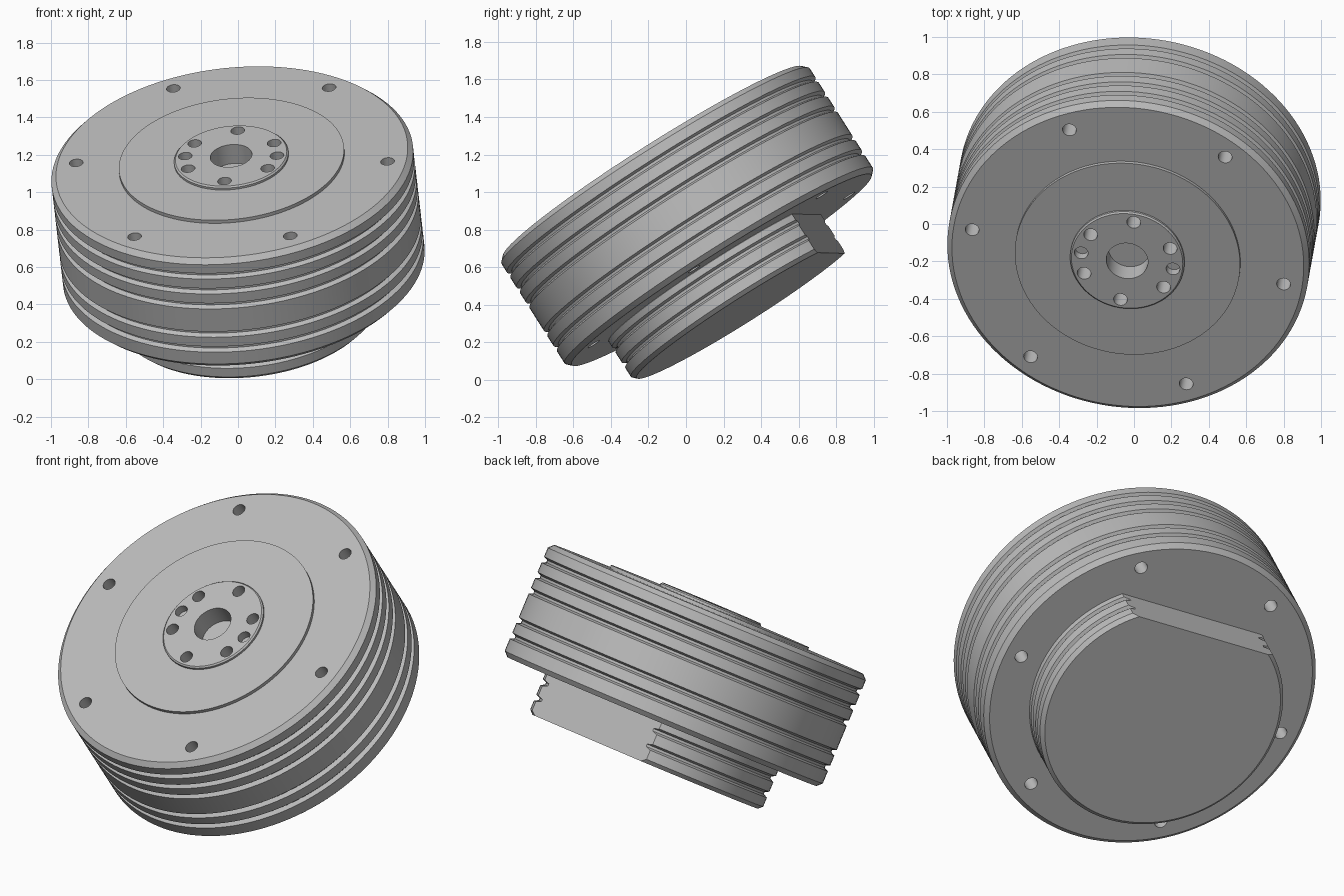
import bpy, bmesh, math
from mathutils import Matrix, Vector

if "Cube" in bpy.data.objects:
    bpy.data.objects.remove(bpy.data.objects["Cube"])

# Tilted frame: disc axis plus two in-plane directions
N = Vector((-0.097, -0.533, 0.841)).normalized()
U = (Vector((1, 0, 0)) - N * N.x).normalized()
V = N.cross(U)
H = 0.685                                   # main body thickness
ORIGIN = Vector((-0.033, -0.176, 1.161)) - N * H
FRAME = Matrix.Translation(ORIGIN) @ Matrix((U, V, N)).transposed().to_4x4()
PHASE = math.radians(21.8)                  # rotation of the hole pattern

grey = bpy.data.materials.new("satin grey")
grey.diffuse_color = (0.5, 0.5, 0.5, 1)
grey.use_nodes = True
grey.node_tree.nodes["Principled BSDF"].inputs["Base Color"].default_value = grey.diffuse_color


def finish(name, bm):
    bmesh.ops.recalc_face_normals(bm, faces=bm.faces)
    bm.transform(FRAME)
    mesh = bpy.data.meshes.new(name)
    bm.to_mesh(mesh)
    bm.free()
    obj = bpy.data.objects.new(name, mesh)
    bpy.context.collection.objects.link(obj)
    mesh.materials.append(grey)
    return obj


def lathe(profile, seg=128):
    """Closed solid of revolution from (radius, height) points."""
    bm = bmesh.new()
    rings = [[bm.verts.new((r * math.cos(2 * math.pi * i / seg),
                            r * math.sin(2 * math.pi * i / seg), z))
              for i in range(seg)] for r, z in profile]
    for a, b in zip(rings, rings[1:]):
        for i in range(seg):
            j = (i + 1) % seg
            bm.faces.new((a[i], a[j], b[j], b[i]))
    bm.faces.new(rings[0])
    bm.faces.new(rings[-1])
    return bm


def grooved(r, bottom, top, grooves, bevel=0.027):
    """Outer wall with bevelled rims and narrow grooves."""
    pts = [(r - bevel, bottom), (r, bottom + bevel)]
    for s in grooves:
        pts += [(r, s - 0.018), (r - 0.024, s - 0.007),
                (r - 0.024, s + 0.007), (r, s + 0.018)]
    return pts + [(r, top - bevel), (r - bevel, top)]


def smooth(obj):
    bpy.ops.object.select_all(action='DESELECT')
    obj.select_set(True)
    bpy.context.view_layer.objects.active = obj
    bpy.ops.object.shade_smooth_by_angle(angle=math.radians(25))


# Main drum with two raised steps on its face
profile = grooved(0.972, 0, H, (0.12, 0.215, 0.395, 0.49, 0.585))
profile += [(0.605, H), (0.605, H + 0.02), (0.307, H + 0.02),
            (0.307, H + 0.032), (0.299, H + 0.04)]
drum = finish("drum", lathe(profile))

# Hole cutters: (radius, ring radius, angles, floor height)
sixth = [PHASE + i * math.pi / 3 for i in range(6)]
half = math.pi / 2
holes = [(0.112, 0, [0], H - 0.08),
         (0.037, 0.249, sixth, H - 0.15),
         (0.037, 0.249, [PHASE - half / 3, PHASE - half / 3 + math.pi], H - 0.01),
         (0.037, 0.845, [a + math.pi / 6 for a in sixth], -0.1)]
cut = bmesh.new()
for r, ring, angles, floor in holes:
    for a in angles:
        depth = H + 0.1 - floor
        place = Matrix.Translation((ring * math.cos(a), ring * math.sin(a),
                                    floor + depth / 2))
        bmesh.ops.create_cone(cut, cap_ends=True, segments=48 if ring == 0 else 24,
                              radius1=r, radius2=r, depth=depth, matrix=place)
cutter = finish("hole_cutter", cut)
cutter.hide_render = True
cutter.hide_set(True)
mod = drum.modifiers.new("holes", 'BOOLEAN')
mod.operation = 'DIFFERENCE'
mod.solver = 'EXACT'
mod.object = cutter
bpy.context.view_layer.objects.active = drum
bpy.ops.object.modifier_apply(modifier=mod.name)
bpy.data.objects.remove(cutter)
smooth(drum)

# Rear boss with a flat cut along one side
bm = lathe(grooved(0.712, -0.245, 0.02, (-0.15, -0.055), 0.022))
flat = Vector((math.cos(PHASE + math.pi / 3), math.sin(PHASE + math.pi / 3), 0))
res = bmesh.ops.bisect_plane(bm, geom=bm.verts[:] + bm.edges[:] + bm.faces[:],
                             plane_co=flat * 0.547, plane_no=flat, clear_outer=True)
edges = [e for e in res["geom_cut"] if isinstance(e, bmesh.types.BMEdge)]
bmesh.ops.contextual_create(bm, geom=edges)
smooth(finish("rear_boss", bm))
